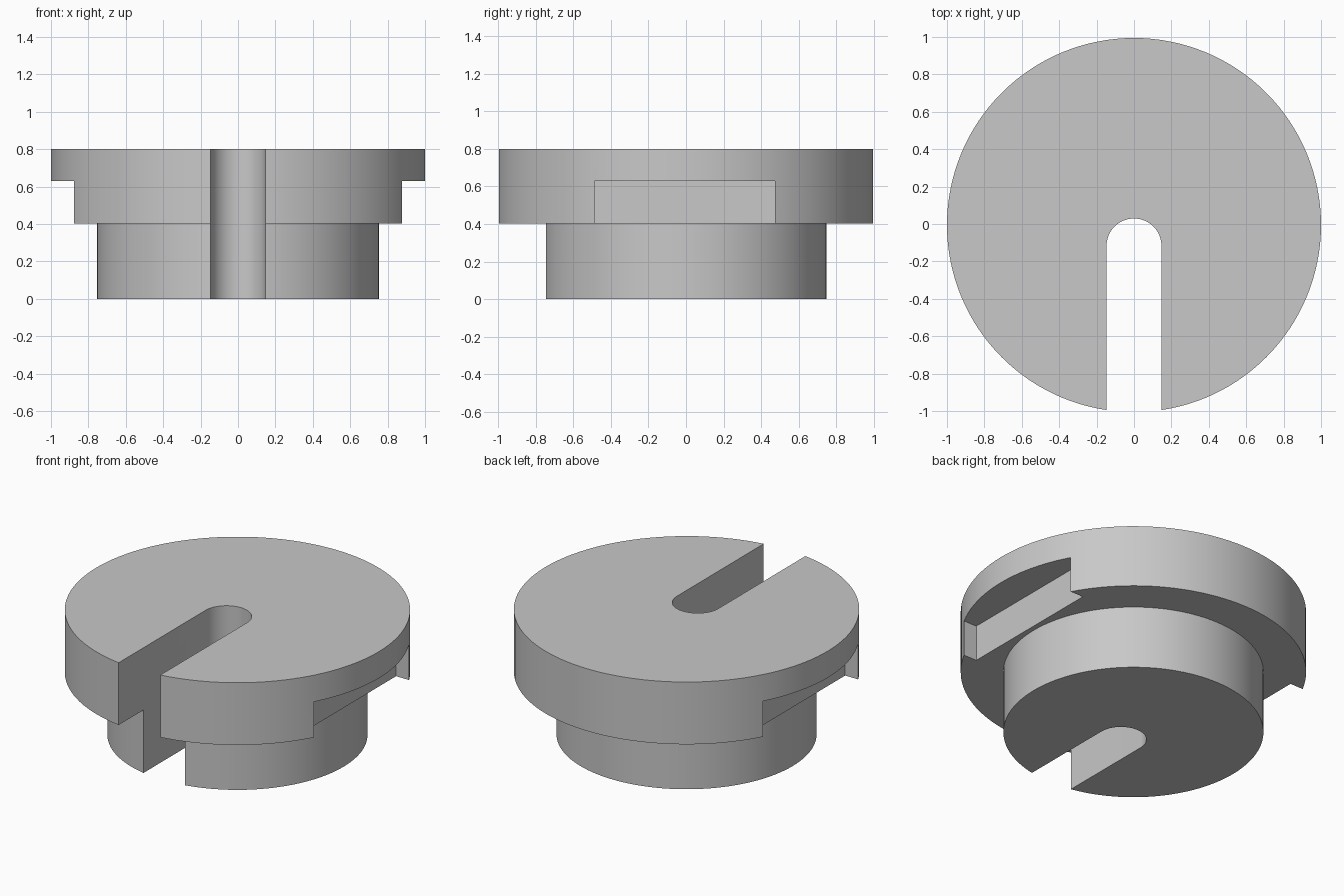
import bpy, bmesh
from math import pi, cos, sin

default = bpy.data.objects.get("Cube")
if default:
    bpy.data.objects.remove(default, do_unlink=True)

SEGMENTS = 128
CENTRE_Y = -0.0055      # the slot trims the front edge, so the axis sits slightly forward

grey = bpy.data.materials.new("plain grey")
grey.use_nodes = True
grey.diffuse_color = (0.58, 0.58, 0.58, 1)
grey.node_tree.nodes["Principled BSDF"].inputs["Base Color"].default_value = grey.diffuse_color


def ring(radius, n=SEGMENTS):
    return [(radius * cos(2 * pi * i / n), radius * sin(2 * pi * i / n)) for i in range(n)]


def make_object(name, bm):
    bmesh.ops.recalc_face_normals(bm, faces=bm.faces)
    mesh = bpy.data.meshes.new(name)
    bm.to_mesh(mesh)
    bm.free()
    mesh.materials.append(grey)
    obj = bpy.data.objects.new(name, mesh)
    obj.location.y = CENTRE_Y
    bpy.context.collection.objects.link(obj)
    return obj


def prism(name, outline, z0, z1):
    """Extrude a flat outline from z0 to z1."""
    bm = bmesh.new()
    face = bm.faces.new([bm.verts.new((x, y, z0)) for x, y in outline])
    top = bmesh.ops.extrude_face_region(bm, geom=[face])["geom"]
    moved = [v for v in top if isinstance(v, bmesh.types.BMVert)]
    bmesh.ops.translate(bm, verts=moved, vec=(0, 0, z1 - z0))
    return make_object(name, bm)


def stepped_body(name, steps):
    """Stack rings of (radius, height) into one closed turned solid."""
    bm = bmesh.new()
    loops = [[bm.verts.new((x, y, z)) for x, y in ring(r)] for r, z in steps]
    for low, high in zip(loops, loops[1:]):
        for i in range(SEGMENTS):
            j = (i + 1) % SEGMENTS
            bm.faces.new((low[i], low[j], high[j], high[i]))
    bm.faces.new(loops[0][::-1])
    bm.faces.new(loops[-1])
    return make_object(name, bm)


# Hub and wider flange turned as one piece
body = stepped_body("flanged_hub", [(0.753, 0), (0.753, 0.402), (1, 0.402), (1, 0.8)])

# Round-ended slot open to the front
half, arc_y = 0.147, -0.112
slot = [(half * cos(pi * i / 32), arc_y + half * sin(pi * i / 32)) for i in range(33)]
slot += [(-half, -1.3), (half, -1.3)]
cutters = [prism("slot_cutter", slot, -0.2, 1)]

# Key notches under the flange on both sides
for side, label in ((1, "left"), (-1, "right")):
    notch = [(side * x, y) for x, y in ((0.785, -0.48), (1.2, -0.48), (1.2, 0.48), (0.785, 0.48))]
    cutters.append(prism(label + "_notch_cutter", notch, 0.2, 0.63))

# Cut the body, then discard the cutters
bpy.ops.object.select_all(action="DESELECT")
bpy.context.view_layer.objects.active = body
body.select_set(True)
for cutter in cutters:
    cutter.hide_render = True
    cut = body.modifiers.new(cutter.name, "BOOLEAN")
    cut.operation = "DIFFERENCE"
    cut.solver = "EXACT"
    cut.object = cutter
    bpy.ops.object.modifier_apply(modifier=cut.name)
    bpy.data.objects.remove(cutter, do_unlink=True)

bpy.ops.object.shade_smooth_by_angle(angle=pi / 6)
